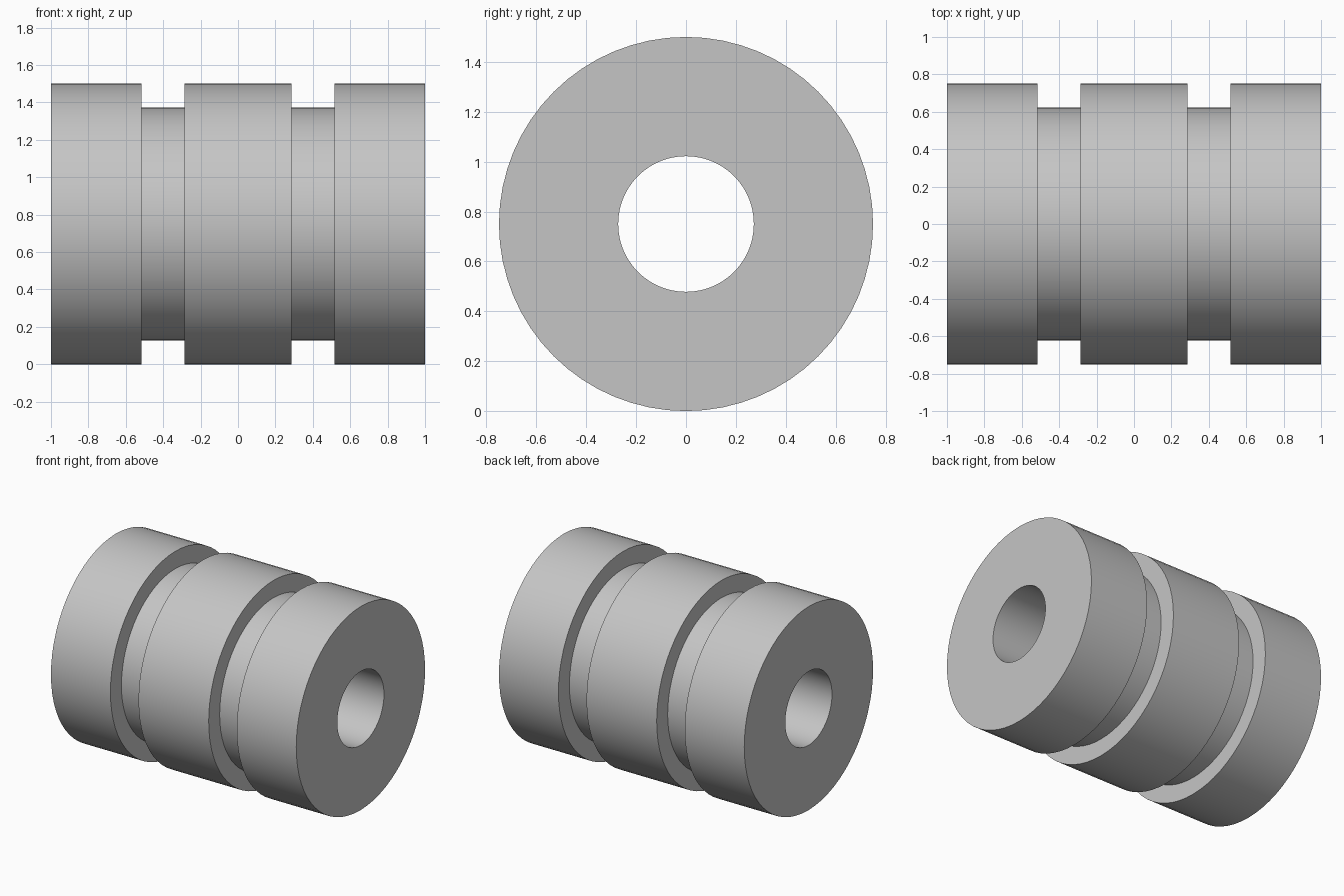
import bpy
import bmesh
import math
from mathutils import Matrix, Vector

cube = bpy.data.objects.get("Cube")
if cube:
    bpy.data.objects.remove(cube, do_unlink=True)

SEGMENTS = 64
OUTER, GROOVE, BORE = 0.75, 0.622, 0.272
HALF, GROOVE_IN, GROOVE_OUT = 1.0, 0.286, 0.515

# Plain grey
grey = bpy.data.materials.new("light_grey")
colour = (0.56, 0.56, 0.56, 1.0)
grey.diffuse_color = colour
grey.use_nodes = True
grey.node_tree.nodes["Principled BSDF"].inputs["Base Color"].default_value = colour

# Half section from the bore to the middle of the barrel, mirrored along x
half = [(HALF, BORE), (HALF, OUTER), (GROOVE_OUT, OUTER), (GROOVE_OUT, GROOVE),
        (GROOVE_IN, GROOVE), (GROOVE_IN, OUTER)]
profile = half + [(-x, r) for x, r in reversed(half)]

# Turn the closed section around the x axis
bm = bmesh.new()
rings = []
for i in range(SEGMENTS):
    turn = Matrix.Rotation(math.tau * i / SEGMENTS, 4, "X")
    rings.append([bm.verts.new(turn @ Vector((x, 0, r))) for x, r in profile])
for i, ring in enumerate(rings):
    following = rings[(i + 1) % SEGMENTS]
    for j in range(len(profile)):
        k = (j + 1) % len(profile)
        bm.faces.new((ring[j], ring[k], following[k], following[j]))
bmesh.ops.recalc_face_normals(bm, faces=bm.faces)

mesh = bpy.data.meshes.new("grooved_bushing")
bm.to_mesh(mesh)
bm.free()
mesh.materials.append(grey)
bushing = bpy.data.objects.new("grooved_bushing", mesh)
bushing.location.z = OUTER
bpy.context.collection.objects.link(bushing)

# Smooth walls with crisp rims
bpy.ops.object.select_all(action="DESELECT")
bushing.select_set(True)
bpy.context.view_layer.objects.active = bushing
bpy.ops.object.shade_smooth_by_angle(angle=math.radians(30))
